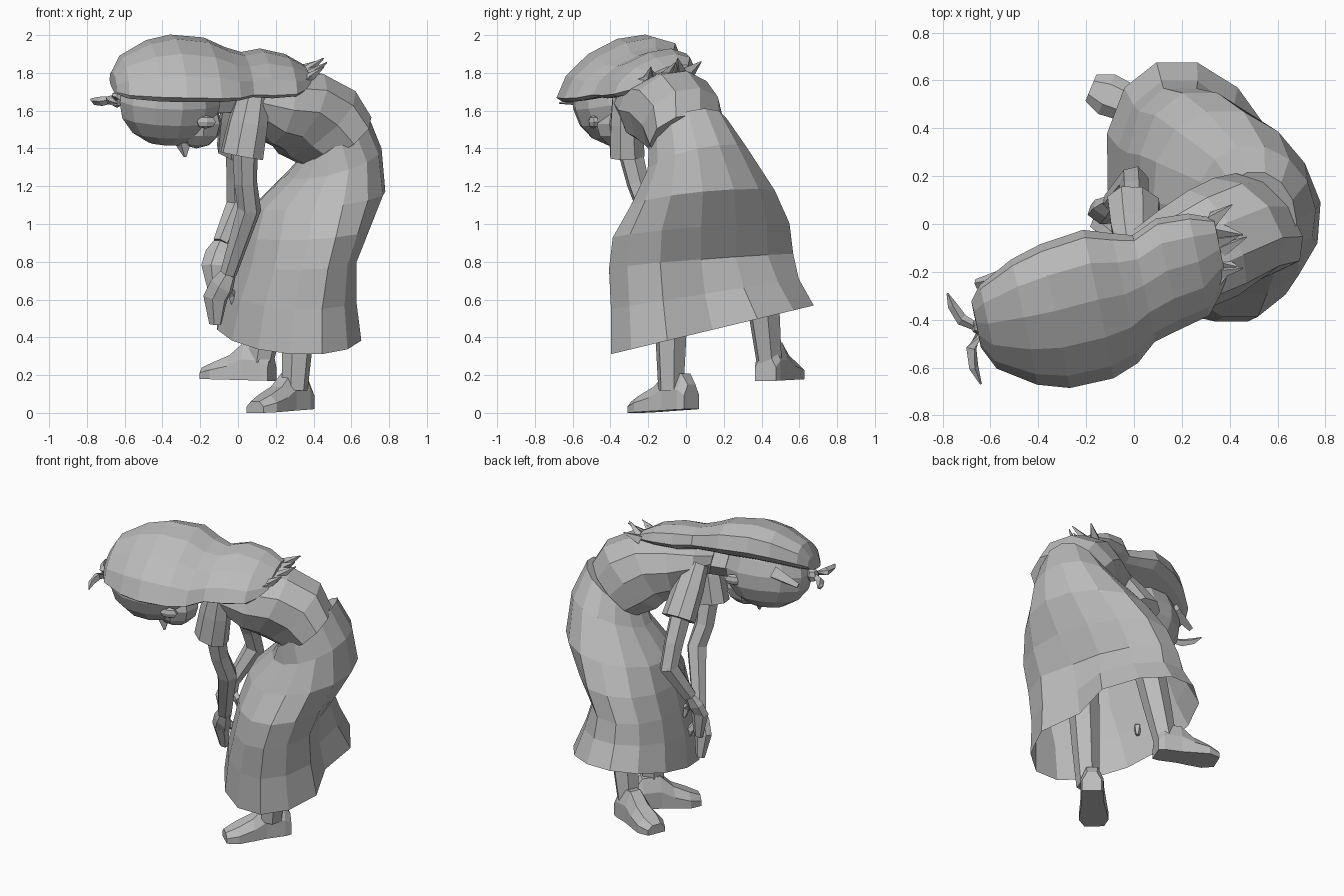
import bpy, bmesh, math
from mathutils import Vector as V, Matrix

old = bpy.data.objects.get("Cube")
if old:
    bpy.data.objects.remove(old, do_unlink=True)

clay = bpy.data.materials.new("plain grey")
clay.use_nodes = True
GREY = (0.5, 0.5, 0.5, 1)
clay.diffuse_color = GREY
clay.node_tree.nodes["Principled BSDF"].inputs["Base Color"].default_value = GREY


def finish(name, bm):
    bmesh.ops.recalc_face_normals(bm, faces=bm.faces)
    mesh = bpy.data.meshes.new(name)
    bm.to_mesh(mesh)
    bm.free()
    mesh.materials.append(clay)
    ob = bpy.data.objects.new(name, mesh)
    bpy.context.collection.objects.link(ob)
    return ob


def ring(c, u, v, n, under=1.0):
    """Oval of n points; under scales the lower half."""
    pts = []
    for i in range(n):
        a = math.tau * i / n
        s = math.sin(a)
        pts.append(V(c) + V(u) * math.cos(a) + V(v) * s * (under if s < 0 else 1))
    return pts


def loft(name, rings, caps=(True, True)):
    bm = bmesh.new()
    loops = [[bm.verts.new(p) for p in r] for r in rings]
    n = len(loops[0])
    for a, b in zip(loops, loops[1:]):
        for i in range(n):
            j = (i + 1) % n
            bm.faces.new((a[i], a[j], b[j], b[i]))
    for loop, cap in zip((loops[0], loops[-1]), caps):
        if cap:
            bm.faces.new(loop)
    return finish(name, bm)


def tube(name, path, radii, n=6, flat=1.0, side=V((0.3, 0.95, 0))):
    """Tube along a path; flat squeezes it across the side direction."""
    pts = [V(p) for p in path]
    rings = []
    for i, p in enumerate(pts):
        d = (pts[min(i + 1, len(pts) - 1)] - pts[max(i - 1, 0)]).normalized()
        u = (side - d * side.dot(d)).normalized()
        rings.append(ring(p, u * radii[i] * flat, d.cross(u) * radii[i], n))
    return loft(name, rings)


def ball(name, c, size, angle=0, seg=10, rows=7, tilt=0):
    bm = bmesh.new()
    m = (Matrix.Translation(c) @ Matrix.Rotation(angle, 4, 'Z')
         @ Matrix.Rotation(tilt, 4, 'X') @ Matrix.Diagonal((*size, 1)))
    bmesh.ops.create_uvsphere(bm, u_segments=seg, v_segments=rows, radius=1, matrix=m)
    return finish(name, bm)


# Long skirt, open at the hem: centre, radii, slopes, shear, fold at the rear side
skirt = []
for x, y, z, rx, ry, sx, sy, sh, fold in (
        (.51, .01, 1.47, .17, .21, .75, .30, 0, (1, 1, 1)),
        (.51, .06, 1.33, .25, .27, .28, .22, -.08, (1, 1, 1)),
        (.43, .09, 1.13, .35, .39, .12, .10, -.13, (1, .97, .97)),
        (.36, .08, .96, .33, .48, .08, .08, -.18, (.94, .9, .93)),
        (.30, .08, .80, .31, .50, .05, .08, -.22, (.82, .84, .9)),
        (.28, .10, .63, .34, .51, 0, .16, -.18, (.75, .93, .97)),
        (.27, .14, .44, .38, .55, 0, .24, -.17, (.74, 1, 1))):
    c = V((x, y, z))
    pts = ring(c, (rx, 0, rx * sx), (ry * sh, ry, ry * sy), 14)
    for i, k in enumerate(fold):
        pts[i] = c.lerp(pts[i], k)
    skirt.append(pts)
loft("skirt", skirt, (True, False))

# Bent torso: centre, half width, depth vector toward the back, belly fullness
across = V((-.42, .9, .12))
torso = []
for c, w, depth, under in (
        ((.52, .01, 1.45), .225, (.165, 0, .13), 1.1),
        ((.43, -.02, 1.55), .235, (.17, .03, .17), 1.15),
        ((.33, -.08, 1.62), .245, (.10, .02, .19), 1.2),
        ((.20, -.15, 1.63), .23, (.04, 0, .19), 1.1),
        ((.06, -.21, 1.66), .19, (0, 0, .13), 1),
        ((-.03, -.25, 1.67), .10, (-.02, 0, .09), 1)):
    torso.append(ring(c, across * w, depth, 10, under))
loft("torso", torso)
tube("neck", [(.04, -.23, 1.67), (-.2, -.31, 1.66)], [.09, .09])

# Head hanging face down
ball("head", (-.36, -.37, 1.65), (.28, .23, .24), .3, 12, 8, .2)
ball("jaw", (-.22, -.34, 1.53), (.14, .14, .13), .3, 8, 6)
tube("nose", [(-.29, -.37, 1.43), (-.28, -.38, 1.355)], [.045, .008], 4)
for side, c in (("left", (-.17, -.49, 1.54)), ("right", (-.25, -.15, 1.63))):
    ball(side + "_ear", c, (.06, .025, .035), .3, 6, 4)

# Hair mass swept over the head and down the back
hair = []
roll = V((-.2, .97, .33))
for x, y, z, w, h in (
        (-.66, -.42, 1.73, .10, .07), (-.61, -.43, 1.74, .18, .14),
        (-.46, -.41, 1.76, .27, .195), (-.33, -.385, 1.77, .31, .21),
        (-.15, -.335, 1.77, .32, .19), (-.04, -.31, 1.76, .28, .15),
        (.04, -.27, 1.76, .23, .13), (.14, -.21, 1.76, .24, .15),
        (.27, -.17, 1.76, .22, .12), (.36, -.11, 1.77, .14, .06)):
    hair.append(ring((x, y, z), roll * w, (0, .1 * h, h), 12, .35))
loft("hair", hair)

# Ragged hair tips on the back
for i in range(7):
    k = i / 6
    base = V((.33 + .03 * math.sin(k * math.pi), -.25 + .27 * k, 1.74 + .07 * k))
    tip = base + V((.08 + .03 * (i % 2), .02 - .04 * (i % 3 - 1), .05 + .03 * (i % 2)))
    tube("hair_tip", [base, tip], [.035, .003], 4)

# Tied sprout at the crown and a loose lock
ball("hair_tie", (-.64, -.43, 1.66), (.04, .04, .045), 0, 6, 4)
tube("sprout_upper", [(-.64, -.44, 1.66), (-.72, -.40, 1.65), (-.76, -.34, 1.65),
                      (-.78, -.29, 1.66)], [.015, .025, .02, .004], 4)
tube("sprout_lower", [(-.64, -.45, 1.66), (-.68, -.52, 1.66), (-.67, -.60, 1.65),
                      (-.64, -.67, 1.64)], [.015, .025, .02, .004], 4)
tube("loose_lock", [(-.50, -.22, 1.72), (-.66, -.25, 1.66)], [.05, .02], 4)

# Arms: shoulder, sleeve end, elbow, wrist, knuckles, fingertips
arms = {
    "left": [(.08, -.32, 1.68), (.02, -.31, 1.36), (.06, -.20, 1.08),
             (-.05, -.07, .74), (-.12, -.01, .61), (-.12, .02, .47)],
    "right": [(.01, -.12, 1.68), (0, .08, 1.39), (0, .18, 1.10),
              (-.09, .09, .90), (-.13, .04, .78), (-.12, .04, .62)]}
for side, p in arms.items():
    p = [V(q) for q in p]
    tube(side + "_sleeve", [p[0], p[0].lerp(p[1], .45), p[1]], [.09, .11, .12], 8, .8)
    tube(side + "_arm", [p[0].lerp(p[1], .7), p[1].lerp(p[2], .5), p[2], p[3]],
         [.07, .062, .064, .045])
    tube(side + "_hand", [p[3], p[3].lerp(p[4], .5), p[4], p[5]], [.045, .07, .07, .035], 6, .6)
    tube(side + "_thumb", [p[3].lerp(p[4], .4), p[4] + V((.09, .01, .01)),
                           p[4] + V((.1, .02, -.05))], [.025, .025, .012], 5)


# Shoes and legs
def foot(side, heel, toe, ankle, knee):
    heel, toe = V(heel), V(toe)
    across = (toe - heel).cross(V((0, 0, 1))).normalized()
    rings = []
    for t, w, h in ((0, .06, .13), (.1, .07, .19), (.38, .07, .20), (.58, .08, .13),
                    (.82, .09, .09), (1, .06, .06)):
        c = heel.lerp(toe, t)
        rings.append([c + across * w * a + V((0, 0, h * b)) for a, b in
                      ((-1, 0), (1, 0), (1, .55), (.5, 1), (-.5, 1), (-1, .55))])
    loft(side + "_shoe", rings)
    tube(side + "_leg", [ankle, V(ankle).lerp(V(knee), .4), knee], [.07, .085, .1])


foot("left", (.36, .03, .02), (.09, -.27, 0), (.30, -.08, .12), (.34, -.08, .8))
foot("right", (.18, .42, .17), (-.18, .57, .18), (.12, .44, .27), (.22, .38, .85))
